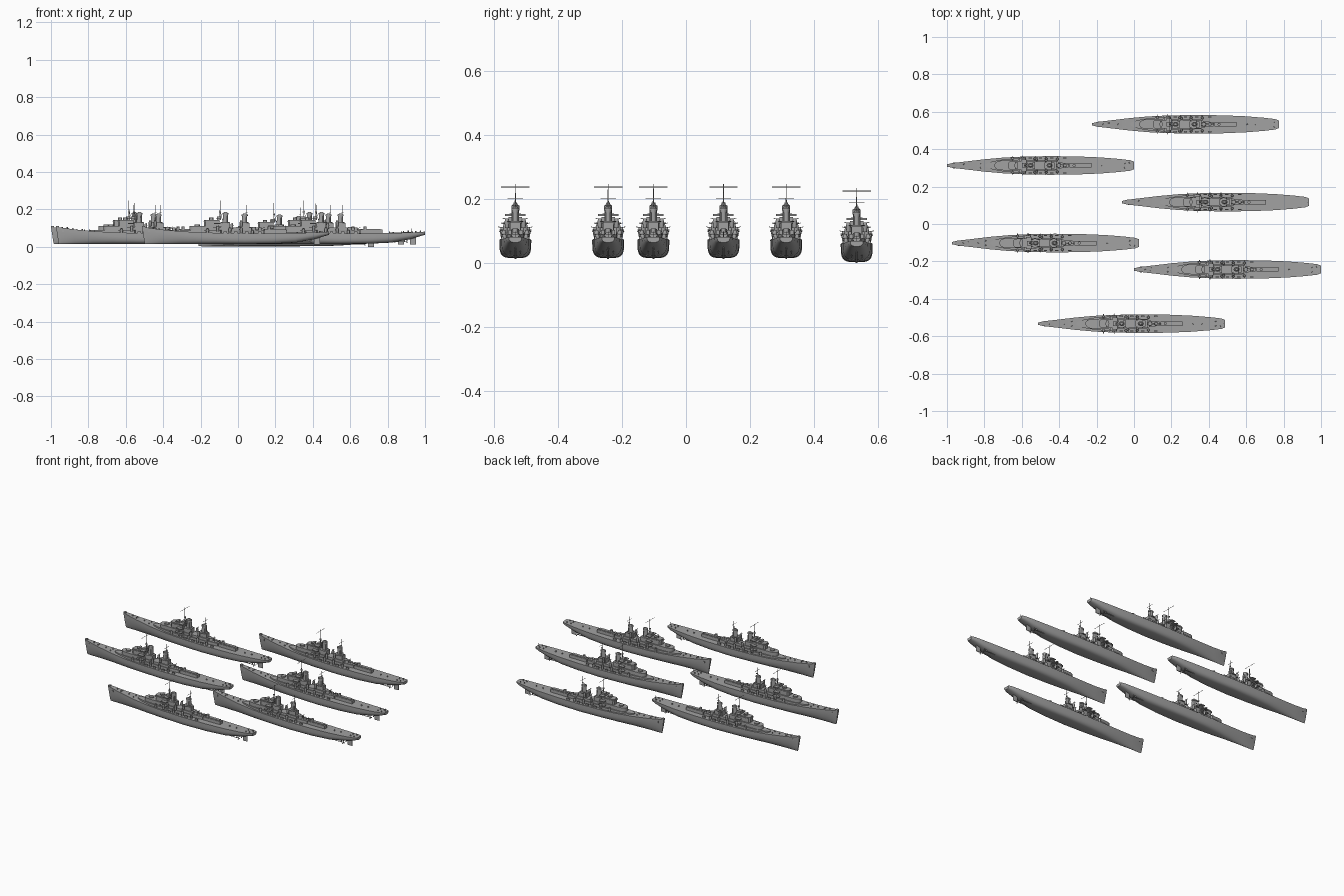
import bpy, bmesh, math
from mathutils import Matrix, Vector

cube = bpy.data.objects.get("Cube")
if cube:
    bpy.data.objects.remove(cube, do_unlink=True)

grey = bpy.data.materials.new("naval_grey")
grey.use_nodes = True
colour = (0.36, 0.36, 0.36, 1)
grey.diffuse_color = colour
grey.node_tree.nodes["Principled BSDF"].inputs["Base Color"].default_value = colour

parts = []


def finish(name, bm):
    """Turn a bmesh into a shaded part."""
    bmesh.ops.recalc_face_normals(bm, faces=bm.faces)
    mesh = bpy.data.meshes.new(name)
    bm.to_mesh(mesh)
    bm.free()
    mesh.materials.append(grey)
    ob = bpy.data.objects.new(name, mesh)
    bpy.context.collection.objects.link(ob)
    bpy.ops.object.select_all(action='DESELECT')
    ob.select_set(True)
    bpy.context.view_layer.objects.active = ob
    bpy.ops.object.shade_smooth_by_angle(angle=math.radians(35))
    parts.append(ob)


def box(bm, x0, x1, hw, z0, z1, y=0):
    m = Matrix.Translation(((x0 + x1) / 2, y, (z0 + z1) / 2))
    bmesh.ops.create_cube(bm, size=1, matrix=m @ Matrix.Diagonal((x1 - x0, 2 * hw, z1 - z0, 1)))


def rod(bm, a, b, r, r2=None, seg=12, stretch=1):
    """Cylinder or cone from a to b, optionally stretched along x."""
    a, b = Vector(a), Vector(b)
    turn = (b - a).to_track_quat('Z', 'Y').to_matrix().to_4x4()
    m = Matrix.Translation((a + b) / 2) @ Matrix.Diagonal((stretch, 1, 1, 1)) @ turn
    bmesh.ops.create_cone(bm, cap_ends=True, segments=seg, radius1=r,
                          radius2=r if r2 is None else r2, depth=(b - a).length, matrix=m)


def house(bm, outline, z0, z1):
    """Prism from half an outline of (x, half width), mirrored across the centreline."""
    pts = [(x, y) for x, y in outline] + [(x, -y) for x, y in reversed(outline)]
    face = bm.faces.new([bm.verts.new((x, y, z0)) for x, y in pts])
    up = bmesh.ops.extrude_face_region(bm, geom=[face])["geom"]
    verts = [v for v in up if isinstance(v, bmesh.types.BMVert)]
    bmesh.ops.translate(bm, verts=verts, vec=(0, 0, z1 - z0))


# Hull: x, half width, deck height, keel height, section fullness
stations = [
    (-.5, .006, .095, .004, 1.4), (-.47, .013, .09, .003, 1.3), (-.4, .021, .08, .003, 1.1),
    (-.3, .033, .071, .003, .9), (-.2, .042, .065, .003, .7), (-.1, .047, .062, .003, .6),
    (.05, .05, .06, .003, .5), (.2, .048, .06, .004, .55), (.32, .043, .061, .01, .6),
    (.42, .035, .064, .028, .7), (.48, .028, .067, .046, .7), (.5, .02, .069, .052, .7)]
bm = bmesh.new()
rings = []
for x, hw, zd, zk, p in stations:
    ring = []
    for i in range(17):
        a = math.pi * i / 16
        c, s = math.cos(a), max(0, math.sin(a))
        y = math.copysign(abs(c) ** p * hw, c) if i != 8 else 0
        drop = s ** p if 0 < i < 16 else 0
        rake = .014 * drop if x == -.5 else 0
        ring.append(bm.verts.new((x + rake, y, zd - (zd - zk) * drop)))
    rings.append(ring)
for a, b in zip(rings, rings[1:]):
    for i in range(17):
        j = (i + 1) % 17
        bm.faces.new((a[i], a[j], b[j], b[i]))
bm.faces.new(rings[0])
bm.faces.new(rings[-1])
finish("hull", bm)

# Bow fittings: anchors and raised stem head
bm = bmesh.new()
box(bm, -.499, -.485, .007, .09, .098)
for s in (-1, 1):
    box(bm, -.468, -.458, .002, .068, .078, s * .013)
finish("bow_fittings", bm)

# Lower deckhouse running from the breakwater aft
bm = bmesh.new()
house(bm, [(-.295, .006), (-.28, .015), (-.25, .023), (-.2, .032), (-.14, .037), (-.08, .038),
           (-.075, .028), (.08, .026), (.1, .016), (.15, .012)], .055, .077)
finish("lower_deckhouse", bm)

# Forward superstructure
bm = bmesh.new()
house(bm, [(-.245, .008), (-.238, .018), (-.22, .025), (-.12, .028), (-.075, .026)], .077, .099)
house(bm, [(-.168, .012), (-.16, .02), (-.085, .021)], .099, .132)
house(bm, [(-.172, .014), (-.163, .023), (-.082, .024)], .122, .126)
finish("bridge_house", bm)

bm = bmesh.new()
for x0, x1, hw, z in ((-.12, -.078, .046, .087), (-.115, -.08, .04, .109), (-.105, -.075, .032, .135)):
    box(bm, x0, x1, hw, z, z + .005)
finish("bridge_wings", bm)

bm = bmesh.new()
rod(bm, (-.13, 0, .13), (-.13, 0, .143), .011)
box(bm, -.136, -.124, .018, .138, .142)
rod(bm, (-.205, 0, .099), (-.205, 0, .106), .014)
box(bm, -.1, -.078, .012, .13, .15)
finish("directors", bm)

# Midships house between the funnels
bm = bmesh.new()
box(bm, -.08, .085, .022, .077, .091)
box(bm, -.08, -.03, .018, .091, .118)
box(bm, .022, .075, .016, .091, .115)
finish("midships_house", bm)

# Funnels with caps and platforms
for name, x, top in (("forward_funnel", -.056, .168), ("aft_funnel", .046, .16)):
    bm = bmesh.new()
    rod(bm, (x, 0, .09), (x + .003, 0, top), .012, .01, 20, 1.3)
    rod(bm, (x + .003, 0, top - .008), (x + .003, 0, top), .0125, None, 20, 1.3)
    rod(bm, (x + .003, 0, top), (x + .003, 0, top + .005), .009, .006, 20, 1.3)
    rod(bm, (x, 0, .115), (x, 0, .119), .024, None, 20)
    for s in (-1, 1):
        rod(bm, (x + .012, s * .009, .1), (x + .012, s * .009, top - .015), .003, None, 8)
    finish(name, bm)

# Masts with yards
bm = bmesh.new()
rod(bm, (-.083, 0, .13), (-.083, 0, .234), .002, .0012, 8)
rod(bm, (-.083, -.044, .225), (-.083, .044, .225), .001, None, 6)
rod(bm, (-.083, 0, .17), (-.083, 0, .176), .006)
for s in (-1, 1):
    rod(bm, (-.07, s * .01, .13), (-.083, 0, .185), .0012, None, 6)
finish("fore_mast", bm)
bm = bmesh.new()
rod(bm, (.058, 0, .1), (.058, 0, .21), .002, .0012, 8)
rod(bm, (.058, -.024, .19), (.058, .024, .19), .001, None, 6)
rod(bm, (.058, 0, .17), (.058, 0, .174), .005)
finish("aft_mast", bm)

# Side gun mounts on sponsons
bm = bmesh.new()
for x, y, z in ((-.15, .037, .078), (-.095, .04, .092), (-.03, .036, .082), (.03, .036, .082),
                (-.02, .031, .104), (.09, .034, .07), (.03, .026, .119)):
    for s in (-1, 1):
        rod(bm, (x, s * y, z - .022), (x, s * y, z), .006, .008)
        rod(bm, (x, s * y, z), (x, s * y, z + .008), .007, .005)
        for dx in (-.002, .002):
            rod(bm, (x + dx, s * y, z + .005), (x + dx, s * (y + .014), z + .009), .001, None, 6)
finish("side_guns", bm)

# Ship's boats and deck lockers along the rail
bm = bmesh.new()
for x in (-.055, .0, .06, .13):
    for s in (-1, 1):
        box(bm, x - .009, x + .009, .003, .058, .07, s * .04)
finish("deck_lockers", bm)

# Aft gun mounts and long aft deckhouse
bm = bmesh.new()
for x, r, top in ((.098, .013, .094), (.13, .01, .09)):
    rod(bm, (x, 0, .07), (x, 0, top), r, r * .85)
    for s in (-1, 1):
        rod(bm, (x, s * .003, top - .005), (x + .026, s * .003, top), .0013, None, 6)
finish("aft_guns", bm)
bm = bmesh.new()
box(bm, .155, .272, .012, .056, .079)
box(bm, .165, .262, .009, .079, .084)
rod(bm, (.18, 0, .084), (.18, 0, .096), .008)
finish("aft_deckhouse", bm)

# Capstans, vents and bollards
bm = bmesh.new()
for x, y, z in ((-.44, 0, .086), (-.41, .007, .081), (-.36, 0, .076), (-.32, .012, .072),
                (.33, 0, .061), (.375, 0, .062), (.45, .012, .065), (.475, .014, .067)):
    for s in ((-1, 1) if y else (1,)):
        rod(bm, (x, s * y, z - .003), (x, s * y, z + .007), .0035, .003, 8)
rod(bm, (.492, 0, .066), (.492, 0, .086), .0012, None, 6)
finish("deck_fittings", bm)

# Rudder, propeller shafts and propellers
bm = bmesh.new()
house(bm, [(.42, .0015), (.428, .003), (.452, .001)], 0, .042)
finish("rudder", bm)
bm = bmesh.new()
for s in (-1, 1):
    rod(bm, (.27, s * .016, .014), (.405, s * .016, .014), .002, None, 8)
    box(bm, .388, .394, .001, .014, .035, s * .016)
    for k in range(3):
        a = math.tau * k / 3
        tip = (.404, s * .016 + .01 * math.sin(a), .014 + .01 * math.cos(a))
        rod(bm, (.402, s * .016, .014), tip, .001, .003, 6)
finish("propellers", bm)

# The fleet: one lead ship, and sister ships sharing its meshes
fleet = [(-.5, .313, .0125), (.435, .117, .0125), (-.473, -.102, .0125),
         (.5, -.243, .0125), (-.013, -.533, .0125)]
for n, spot in enumerate(fleet, 2):
    for ob in parts:
        twin = ob.copy()
        twin.name = f"{ob.name}_ship_{n}"
        twin.location = spot
        bpy.context.collection.objects.link(twin)
for ob in parts:
    ob.location = (.275, .533, 0)
